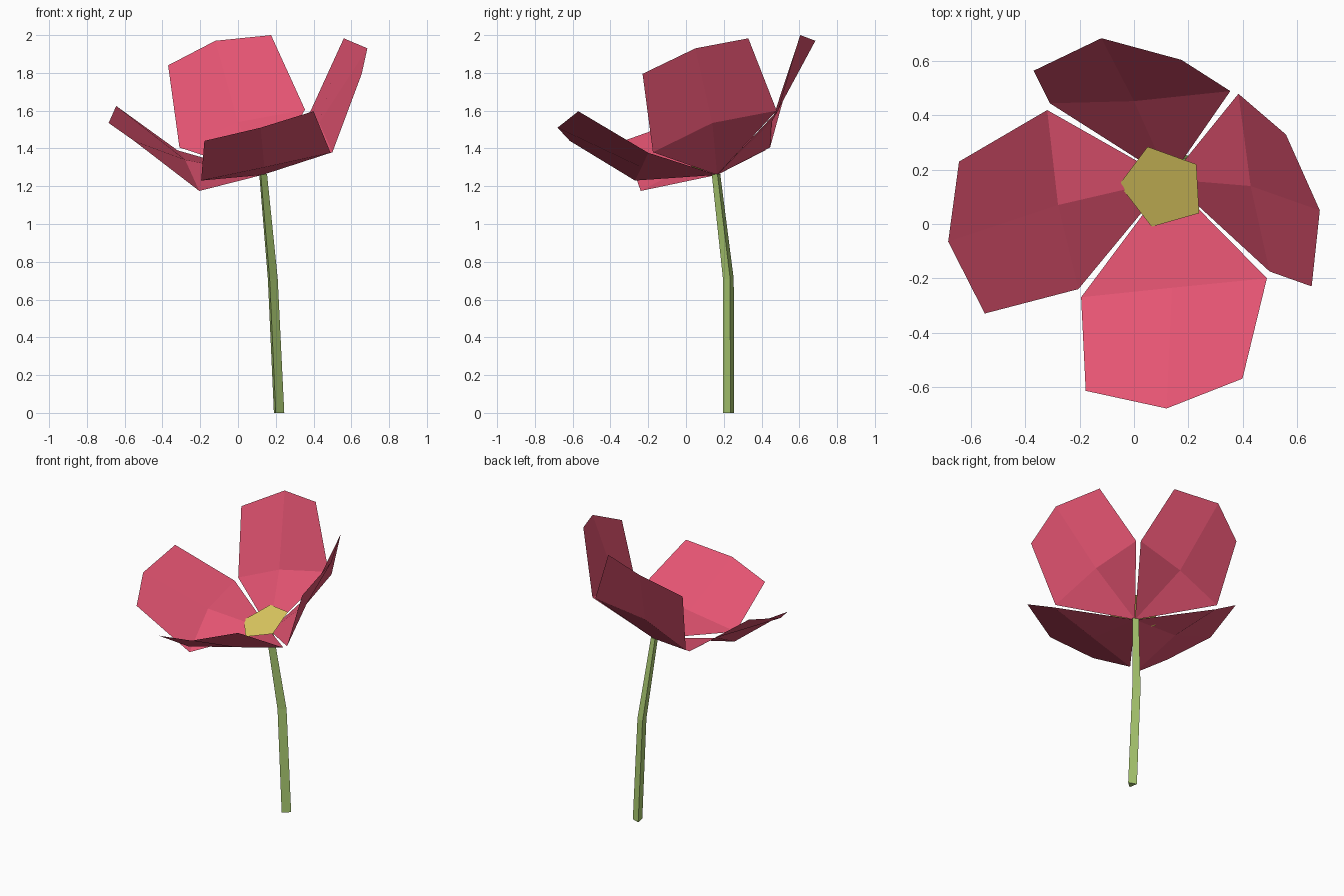
import bpy


def srgb(r, g, b):
    def lin(c):
        c /= 255
        return c / 12.92 if c <= 0.04045 else ((c + 0.055) / 1.055) ** 2.4
    return (lin(r), lin(g), lin(b), 1)


def material(name, colour):
    m = bpy.data.materials.new(name)
    m.diffuse_color = colour
    return m


def add_mesh(name, verts, faces, mat):
    me = bpy.data.meshes.new(name)
    me.from_pydata(verts, [], faces)
    me.materials.append(mat)
    ob = bpy.data.objects.new(name, me)
    bpy.context.collection.objects.link(ob)
    return ob


pink = material("petal pink", srgb(228, 84, 114))
yellow = material("centre yellow", srgb(222, 202, 97))
green = material("stem green", srgb(172, 204, 114))

# Petals: all start at one point, fold across the middle and along the length.
# Order per petal: middle, then the rim counter-clockwise seen from above.
base = (0.13, 0.165, 1.26)
petals = {
    "back_petal": [(0.0, 0.453, 1.54), (0.355, 0.49, 1.605), (0.175, 0.605, 2.0),
                   (-0.12, 0.685, 1.97), (-0.37, 0.565, 1.84), (-0.31, 0.445, 1.405)],
    "right_petal": [(0.43, 0.14, 1.535), (0.5, -0.175, 1.38), (0.655, -0.23, 1.795),
                    (0.685, 0.05, 1.93), (0.56, 0.33, 1.983), (0.385, 0.48, 1.6)],
    "left_petal": [(-0.28, 0.07, 1.34), (-0.32, 0.42, 1.39), (-0.645, 0.23, 1.625),
                   (-0.685, -0.065, 1.535), (-0.55, -0.33, 1.44), (-0.205, -0.24, 1.175)],
    "front_petal": [(0.14, -0.235, 1.3), (-0.195, -0.27, 1.23), (-0.178, -0.615, 1.44),
                    (0.12, -0.68, 1.51), (0.4, -0.57, 1.597), (0.49, -0.2, 1.377)],
}
petal_faces = [(0, 2, 1), (0, 1, 6), (1, 2, 3, 4), (1, 4, 5, 6)]
for name, pts in petals.items():
    add_mesh(name, [base] + pts, petal_faces, pink)

# Five-sided flower centre, tilted with the bloom
centre = [(0.05, 0.285, 1.373), (-0.055, 0.145, 1.294), (0.065, -0.01, 1.267),
          (0.24, 0.04, 1.315), (0.23, 0.22, 1.395)]
add_mesh("flower_centre", centre, [(0, 1, 2, 3, 4)], yellow)

# Three-sided stem with one bend
section = [(0.033, 0.007), (-0.022, 0.027), (-0.012, -0.033)]
path = [(0.212, 0.228, 0, 1), (0.179, 0.227, 0.71, 0.95), (0.129, 0.161, 1.265, 0.75)]
verts = [(x + s * dx, y + s * dy, z) for x, y, z, s in path for dx, dy in section]
faces = [(2, 1, 0), (6, 7, 8)]
for r in (0, 3):
    for i in range(3):
        j = (i + 1) % 3
        faces.append((r + i, r + j, r + 3 + j, r + 3 + i))
add_mesh("stem", verts, faces, green)
